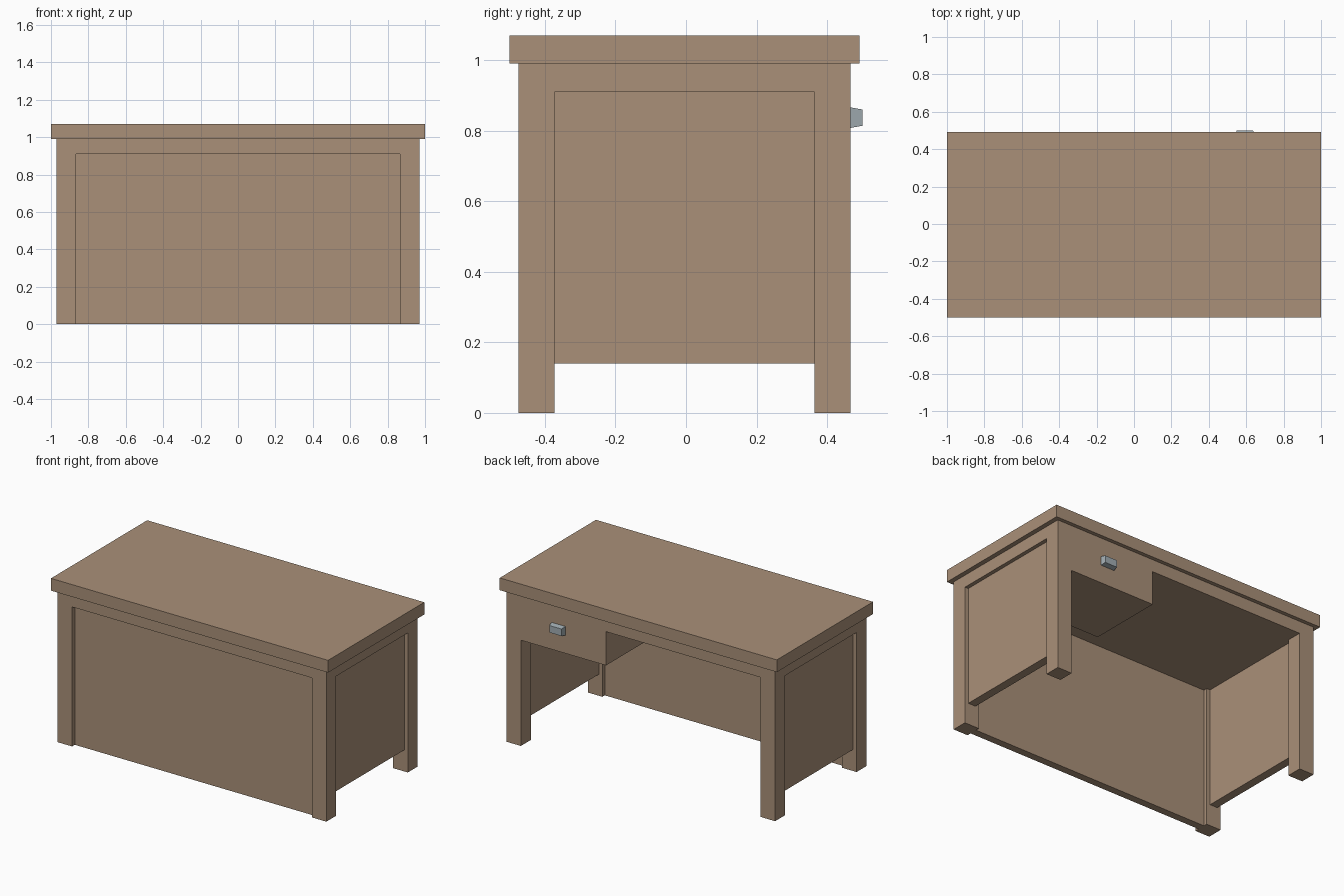
import bpy, bmesh
from mathutils import Vector

if "Cube" in bpy.data.objects:
    bpy.data.objects.remove(bpy.data.objects["Cube"])


def material(name, rgb):
    m = bpy.data.materials.new(name)
    m.diffuse_color = (*rgb, 1.0)
    m.use_nodes = True
    m.node_tree.nodes["Principled BSDF"].inputs["Base Color"].default_value = m.diffuse_color
    return m


WOOD = material("wood", (0.40, 0.28, 0.19))
METAL = material("metal", (0.36, 0.42, 0.45))


def box(name, x, y, z, mat=WOOD, taper=0.0):
    """Box from (min, max) ranges; taper shrinks the +y end."""
    bm = bmesh.new()
    bmesh.ops.create_cube(bm, size=1.0)
    for v in bm.verts:
        end = v.co.y > 0
        p = Vector([(a + b) / 2 + c * (b - a) for (a, b), c in zip((x, y, z), v.co)])
        if end and taper:
            p.x -= taper if v.co.x > 0 else -taper
            p.z -= taper if v.co.z > 0 else -taper
        v.co = p
    mesh = bpy.data.meshes.new(name)
    bm.to_mesh(mesh)
    bm.free()
    mesh.materials.append(mat)
    ob = bpy.data.objects.new(name, mesh)
    bpy.context.collection.objects.link(ob)
    return ob


def side_range(s, a, b):
    return tuple(sorted((s * a, s * b)))


LEG_IN, LEG_OUT = 0.865, 0.97
FRONT, BACK = -0.475, 0.467
TOP, RAIL = 0.99, 0.91

# Desk top and the solid rail slab beneath it
box("desk_top", (-1, 1), (-0.5, 0.492), (TOP, 1.07))
box("top_rail", (-LEG_OUT, LEG_OUT), (FRONT, BACK), (RAIL, TOP))

# Legs and recessed side panels, mirrored left and right
for s, label in ((-1, "left"), (1, "right")):
    leg_x = side_range(s, LEG_IN, LEG_OUT)
    box(f"front_leg_{label}", leg_x, (FRONT, -0.373), (0, RAIL))
    box(f"back_leg_{label}", leg_x, (0.365, BACK), (0, RAIL))
    box(f"side_panel_{label}", side_range(s, 0.89, 0.945), (-0.373, 0.365), (0.14, RAIL))

# Recessed front panel reaching the floor
box("front_panel", (-LEG_IN, LEG_IN), (-0.447, -0.398), (0, RAIL))

# Drawer on the sitting side with its handle
box("drawer", (0.25, LEG_IN), (-0.03, BACK), (0.69, RAIL))
box("drawer_handle", (0.543, 0.643), (BACK, 0.5), (0.808, 0.866), METAL, taper=0.006)
